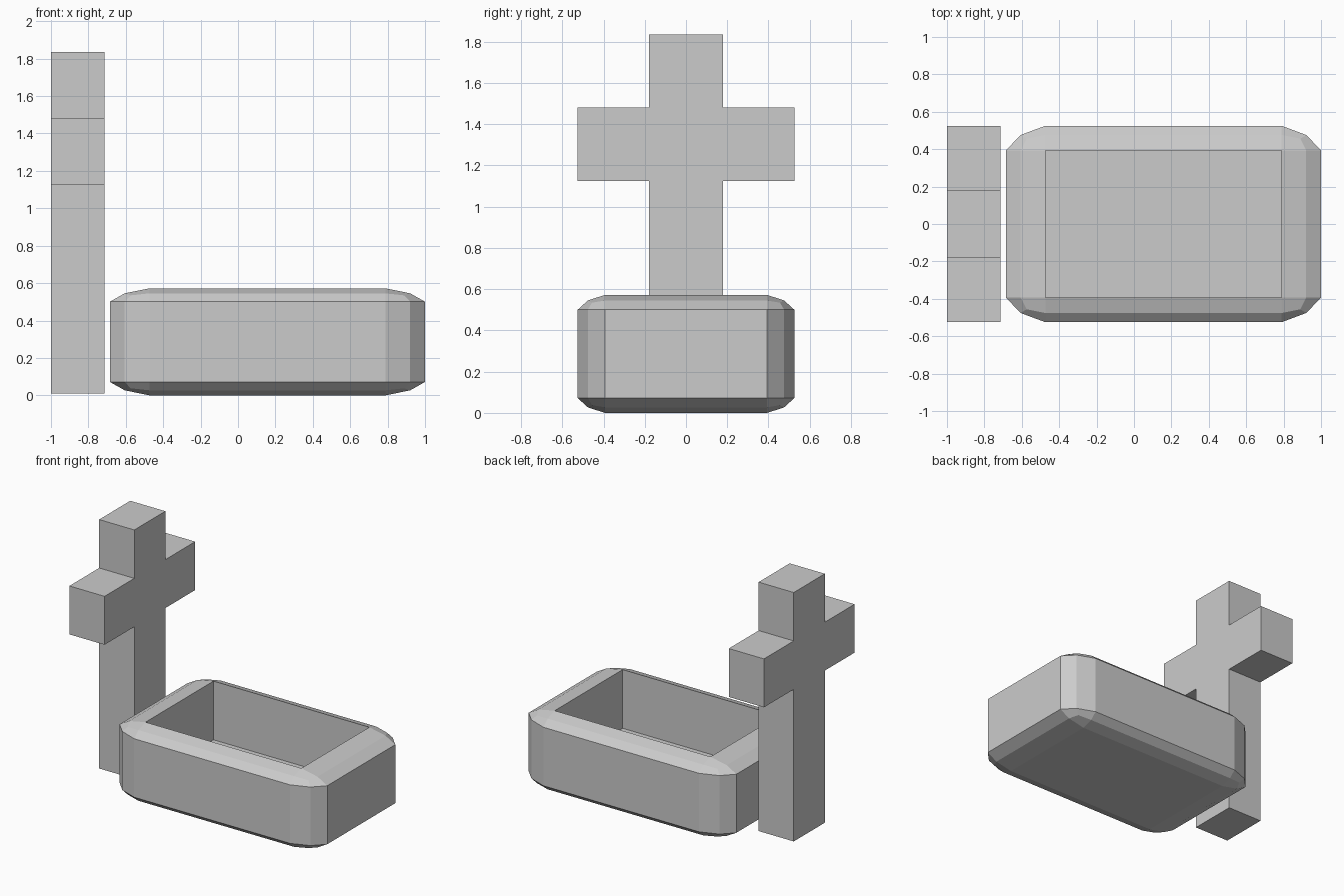
import bpy, bmesh
from mathutils import Vector

if "Cube" in bpy.data.objects:
    bpy.data.objects.remove(bpy.data.objects["Cube"])


def add_object(name, bm):
    bmesh.ops.recalc_face_normals(bm, faces=bm.faces)
    mesh = bpy.data.meshes.new(name)
    bm.to_mesh(mesh)
    bm.free()
    obj = bpy.data.objects.new(name, mesh)
    bpy.context.collection.objects.link(obj)
    return obj


# Upright cross: mirrored half outline in y/z, extruded along x
half = [(0.18, 0.01), (0.18, 1.125), (0.525, 1.125),
        (0.525, 1.48), (0.18, 1.48), (0.18, 1.835)]
outline = half + [(-y, z) for y, z in reversed(half)]
bm = bmesh.new()
face = bm.faces.new([bm.verts.new((-1.0, y, z)) for y, z in outline])
ext = bmesh.ops.extrude_face_region(bm, geom=[face])
bmesh.ops.translate(bm, vec=(0.285, 0, 0),
                    verts=[v for v in ext["geom"] if isinstance(v, bmesh.types.BMVert)])
add_object("cross", bm)

# Basin: bevelled cube, stretched to size
bm = bmesh.new()
bmesh.ops.create_cube(bm, size=2)
bmesh.ops.bevel(bm, geom=bm.edges[:], offset=0.25, offset_type='OFFSET',
                segments=2, profile=0.39, affect='EDGES')
bmesh.ops.scale(bm, vec=(0.8425, 0.525, 0.286), verts=bm.verts)
bmesh.ops.translate(bm, vec=(0.1575, 0, 0.286), verts=bm.verts)

# Cavity: the flat top face pushed down inside the basin
top = max(bm.faces, key=lambda f: f.calc_center_median().z)
ext = bmesh.ops.extrude_face_region(bm, geom=[top])
bmesh.ops.translate(bm, vec=Vector((0, 0, -0.43)),
                    verts=[v for v in ext["geom"] if isinstance(v, bmesh.types.BMVert)])
if top.is_valid:
    bmesh.ops.delete(bm, geom=[top], context='FACES_ONLY')
add_object("basin", bm)
